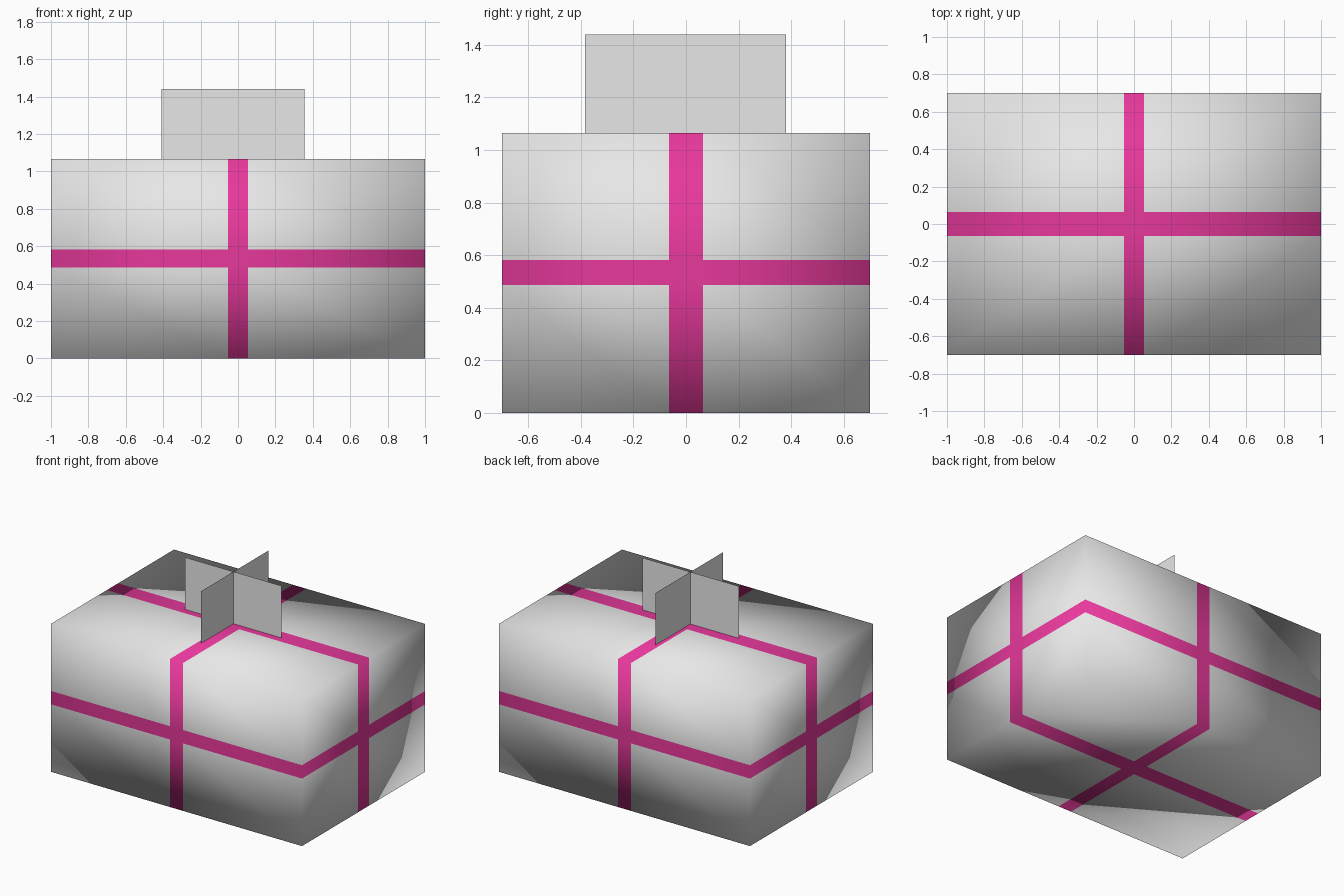
import bpy
import bmesh
from mathutils import Vector

if "Cube" in bpy.data.objects:
    bpy.data.objects.remove(bpy.data.objects["Cube"], do_unlink=True)


def make_material(name, color):
    mat = bpy.data.materials.new(name)
    mat.use_nodes = True
    mat.diffuse_color = (*color, 1)
    mat.node_tree.nodes["Principled BSDF"].inputs["Base Color"].default_value = (*color, 1)
    return mat


paper = make_material("light grey paper", (0.8, 0.8, 0.8))
ribbon = make_material("pink ribbon", (1.0, 0.05, 0.41))


def add_object(name, bm, materials):
    mesh = bpy.data.meshes.new(name)
    bm.to_mesh(mesh)
    bm.free()
    for mat in materials:
        mesh.materials.append(mat)
    obj = bpy.data.objects.new(name, mesh)
    bpy.context.collection.objects.link(obj)
    return obj


# Gift box: a softly shaded block, cut along the ribbon edges
SIZE = Vector((2.0, 1.4, 1.065))
BANDS = [(-0.053, 0.053), (-0.064, 0.064), (0.486, 0.582)]

bm = bmesh.new()
bmesh.ops.create_cube(bm, size=1)
bmesh.ops.scale(bm, vec=SIZE, verts=bm.verts)
bmesh.ops.translate(bm, vec=(0, 0, SIZE.z / 2), verts=bm.verts)
for axis, band in enumerate(BANDS):
    normal = Vector((0, 0, 0))
    normal[axis] = 1
    for offset in band:
        bmesh.ops.bisect_plane(bm, geom=bm.verts[:] + bm.edges[:] + bm.faces[:],
                               plane_co=normal * offset, plane_no=normal)

# Ribbon: every face whose centre lies inside a band
for face in bm.faces:
    center = face.calc_center_median()
    face.material_index = int(any(lo < center[i] < hi for i, (lo, hi) in enumerate(BANDS)))
    face.smooth = True
add_object("gift_box", bm, [paper, ribbon])


# Bow: two crossed upright sheets
def add_sheet(name, start, end, height):
    bm = bmesh.new()
    up = Vector((0, 0, height))
    a, b = Vector(start), Vector(end)
    bm.faces.new([bm.verts.new(p) for p in (a, b, b + up, a + up)])
    add_object(name, bm, [paper])


add_sheet("bow_sheet_wide", (-0.41, -0.015, SIZE.z), (0.355, -0.015, SIZE.z), 0.375)
add_sheet("bow_sheet_deep", (-0.025, -0.385, SIZE.z), (-0.025, 0.38, SIZE.z), 0.375)
